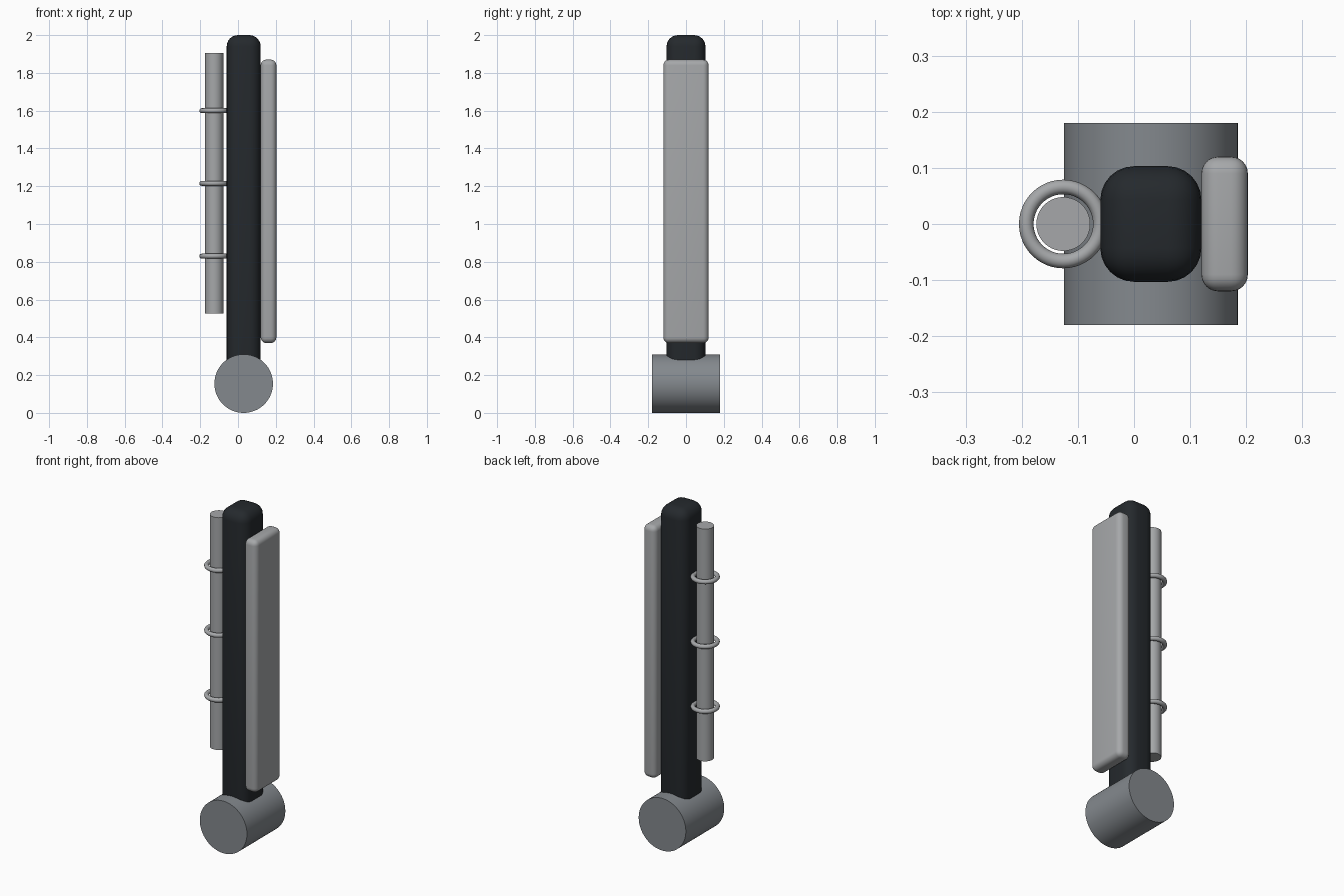
import bpy
from math import radians

if "Cube" in bpy.data.objects:
    bpy.data.objects.remove(bpy.data.objects["Cube"])


def material(name, color):
    m = bpy.data.materials.new(name)
    m.diffuse_color = (*color, 1)
    m.use_nodes = True
    m.node_tree.nodes["Principled BSDF"].inputs["Base Color"].default_value = m.diffuse_color
    return m


dark = material("dark_rubber", (0.018, 0.022, 0.026))
steel = material("steel", (0.23, 0.25, 0.27))
silver = material("silver", (0.38, 0.39, 0.40))


def finish(name, mat):
    ob = bpy.context.object
    ob.name = name
    ob.data.materials.append(mat)
    bpy.ops.object.shade_smooth_by_angle(angle=radians(40))
    return ob


def rounded_box(name, lo, hi, radius, mat):
    center = [(a + b) / 2 for a, b in zip(lo, hi)]
    bpy.ops.mesh.primitive_cube_add(size=1, location=center)
    bpy.context.object.scale = [b - a for a, b in zip(lo, hi)]
    bpy.ops.object.transform_apply(location=False, rotation=False, scale=True)
    bevel = bpy.context.object.modifiers.new("rounding", 'BEVEL')
    bevel.width = radius
    bevel.segments = 6
    bpy.ops.object.modifier_apply(modifier=bevel.name)
    return finish(name, mat)


def cylinder(name, location, radius, depth, mat, rotation=(0, 0, 0)):
    bpy.ops.mesh.primitive_cylinder_add(vertices=64, radius=radius, depth=depth,
                                        location=location, rotation=rotation)
    return finish(name, mat)


# Pivot drum at the foot, lying along y
cylinder("pivot_drum", (0.03, 0, 0.155), 0.155, 0.36, steel, (radians(90), 0, 0))

# Upright arm and its cover panel
rounded_box("main_arm", (-0.06, -0.103, 0.17), (0.12, 0.103, 2.0), 0.06, dark)
rounded_box("cover_panel", (0.12, -0.12, 0.37), (0.203, 0.12, 1.87), 0.03, silver)

# Side rod held by three loose rings
cylinder("side_rod", (-0.126, 0, 1.215), 0.048, 1.38, silver)
for i, z in enumerate((0.83, 1.215, 1.6)):
    bpy.ops.mesh.primitive_torus_add(location=(-0.126, 0, z), major_radius=0.066,
                                     minor_radius=0.013, major_segments=48,
                                     minor_segments=12)
    finish(f"rod_ring_{i + 1}", silver)
